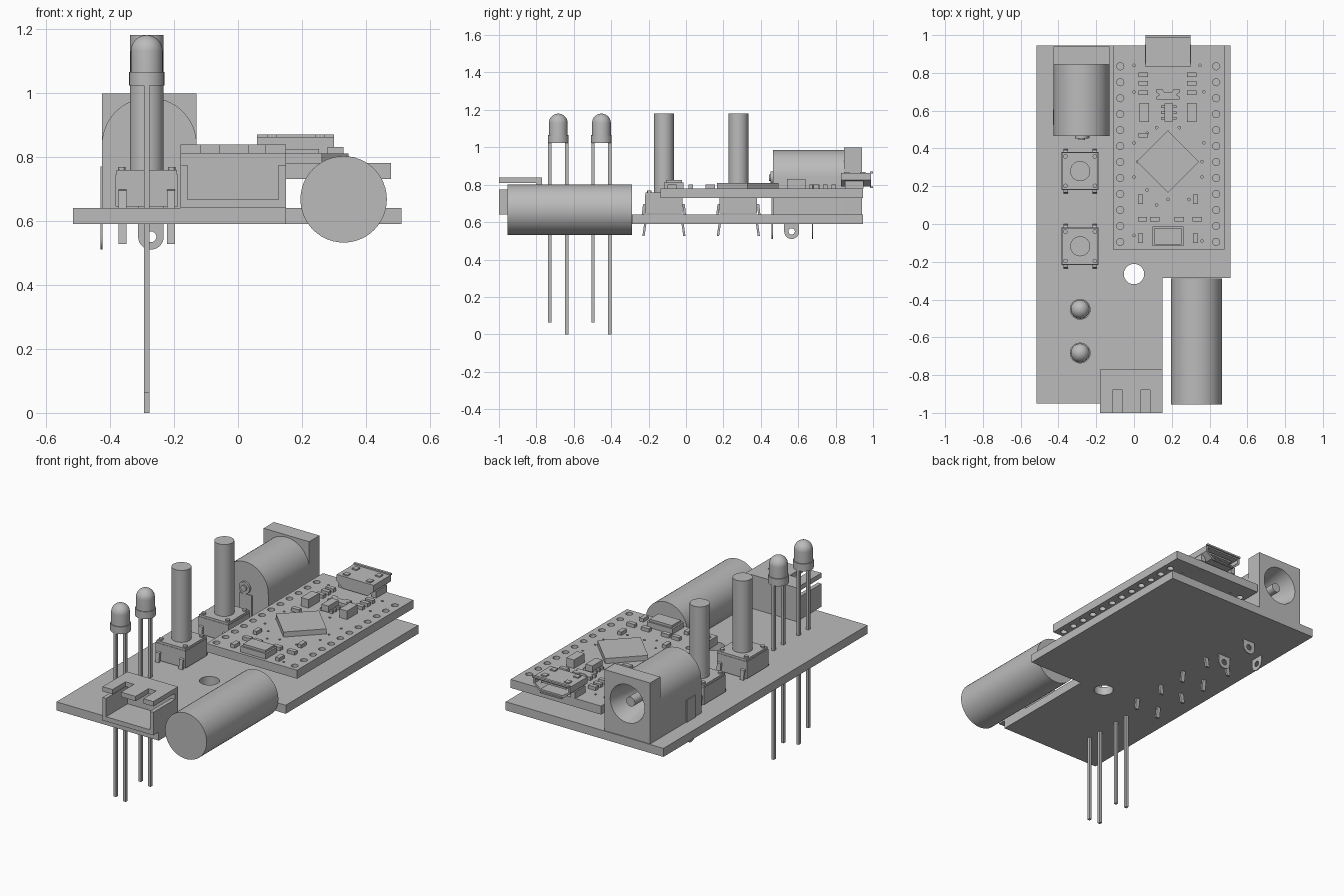
import bpy, bmesh, math
from mathutils import Matrix

if bpy.data.objects.get("Cube"):
    bpy.data.objects.remove(bpy.data.objects["Cube"])

grey = bpy.data.materials.new("plain grey")
grey.use_nodes = True
grey.diffuse_color = (0.5, 0.5, 0.5, 1)
grey.node_tree.nodes["Principled BSDF"].inputs["Base Color"].default_value = (0.5, 0.5, 0.5, 1)
AXES = {"x": Matrix.Rotation(math.pi / 2, 3, "Y"), "y": Matrix.Rotation(-math.pi / 2, 3, "X"), "z": Matrix.Identity(3)}


def finish(name, bm):
    bmesh.ops.recalc_face_normals(bm, faces=bm.faces)
    mesh = bpy.data.meshes.new(name)
    bm.to_mesh(mesh)
    bm.free()
    mesh.materials.append(grey)
    obj = bpy.data.objects.new(name, mesh)
    bpy.context.collection.objects.link(obj)
    return obj


def prism(name, outline, axis, a, b):
    """Extrude a flat outline along an axis from a to b."""
    place = {"x": lambda u, v: (a, u, v), "y": lambda u, v: (u, a, v), "z": lambda u, v: (u, v, a)}[axis]
    bm = bmesh.new()
    face = bm.faces.new([bm.verts.new(place(u, v)) for u, v in outline])
    out = bmesh.ops.extrude_face_region(bm, geom=[face])
    step = [b - a if k == axis else 0 for k in "xyz"]
    bmesh.ops.translate(bm, vec=step, verts=[g for g in out["geom"] if isinstance(g, bmesh.types.BMVert)])
    return finish(name, bm)


def box(name, x0, x1, y0, y1, z0, z1):
    return prism(name, [(x0, y0), (x1, y0), (x1, y1), (x0, y1)], "z", z0, z1)


def chip(name, x, y, w, d, z0, z1):
    return box(name, x - w / 2, x + w / 2, y - d / 2, y + d / 2, z0, z1)


def rods(name, centres, axis, length, r1, r2=None, sides=32):
    """One object of equal cylinders or cones."""
    bm = bmesh.new()
    for c in centres:
        bmesh.ops.create_cone(bm, cap_ends=True, segments=sides, radius1=r1, radius2=r1 if r2 is None else r2,
                              depth=length, matrix=Matrix.Translation(c) @ AXES[axis].to_4x4())
    return finish(name, bm)


def lathe(name, profile, x, y):
    bm = bmesh.new()
    verts = [bm.verts.new((r, 0, z)) for r, z in profile]
    edges = [bm.edges.new(p) for p in zip(verts, verts[1:])]
    bmesh.ops.spin(bm, geom=verts + edges, cent=(0, 0, 0), axis=(0, 0, 1), angle=math.tau, steps=32)
    bmesh.ops.remove_doubles(bm, verts=bm.verts, dist=0.0001)
    bmesh.ops.translate(bm, vec=(x, y, 0), verts=bm.verts)
    return finish(name, bm)


def cut(obj, cutter):
    mod = obj.modifiers.new("cut", "BOOLEAN")
    mod.operation, mod.solver, mod.object = "DIFFERENCE", "EXACT", cutter
    bpy.context.view_layer.objects.active = obj
    bpy.ops.object.modifier_apply(modifier=mod.name)
    bpy.data.objects.remove(cutter)


def arc(cx, cz, r, start, end, n):
    return [(cx + r * math.cos(start + (end - start) * i / n), cz + r * math.sin(start + (end - start) * i / n))
            for i in range(n + 1)]


# Main board with its corner notch and mounting hole
base = prism("main_board", [(-0.515, -0.95), (0.15, -0.95), (0.15, -0.285), (0.51, -0.285),
                            (0.51, 0.945), (-0.515, 0.945)], "z", 0.59, 0.64)
cut(base, rods("hole_cutter", [(0, -0.265, 0.6)], "z", 0.3, 0.054))

# Raised controller board with two rows of pin holes and small vias
TOP = 0.78
board = box("controller_board", -0.11, 0.478, -0.135, 0.945, 0.73, TOP)
cut(board, rods("pin_cutter", [(x, 0.835 - 0.0845 * i, 0.75) for i in range(12) for x in (-0.073, 0.435)],
                "z", 0.2, 0.019, sides=16))
vias = [(0, .84), (0, .7), (0, .43), (0, .25), (.02, .33), (.07, .18), (.07, .48), (.12, .51), (.18, .13), (.24, .51),
        (.29, .13), (.36, .33), (.36, .25), (.37, .43), (.37, .7), (.35, .84), (0, -.06), (.36, -.09), (.12, .1)]
cut(board, rods("via_cutter", [(x, y, 0.75) for x, y in vias], "z", 0.2, 0.007, sides=8))

# Chips on the controller board
prism("main_chip", [(0.18, 0.165), (0.345, 0.33), (0.18, 0.495), (0.015, 0.33)], "z", TOP, 0.81)
chip("reset_button_base", 0.18, -0.065, 0.165, 0.105, TOP, 0.812)
chip("reset_button_lid", 0.18, -0.065, 0.145, 0.085, 0.812, 0.825)
chip("regulator", 0.185, 0.59, 0.045, 0.095, 0.788, 0.825)
for side in (-1, 1):
    for y in (0.56, 0.59, 0.62):
        chip("regulator_leg", 0.185 + side * 0.03, y, 0.022, 0.013, TOP, 0.795)
prism("resonator", [(0.12, 0.66), (0.24, 0.66), (0.24, 0.675), (0.225, 0.685), (0.24, 0.695), (0.24, 0.715),
                    (0.21, 0.715), (0.2, 0.7), (0.16, 0.7), (0.15, 0.715), (0.12, 0.715), (0.12, 0.695),
                    (0.135, 0.685), (0.12, 0.675)], "z", TOP, 0.8)
for x in (0.055, 0.305):
    chip("capacitor", x, 0.59, 0.05, 0.1, TOP, 0.83)
for x in (0.05, 0.305):
    for y in (0.79, 0.745, 0.695):
        chip("resistor", x, y, 0.05, 0.025, TOP, 0.8)
chip("resistor", 0.05, 0.47, 0.05, 0.025, TOP, 0.8)
for x in (0.045, 0.11, 0.24, 0.335):
    chip("resistor", x, 0.025, 0.05, 0.025, TOP, 0.8)
for x in (0.035, 0.325):
    for y in (0.13, -0.075):
        chip("resistor", x, y, 0.025, 0.05, TOP, 0.8)

# Small data socket at the back edge
shell = prism("data_socket", [(0.1, 0.79), (0.26, 0.79), (0.3, 0.825), (0.3, 0.862), (0.06, 0.862), (0.06, 0.825)],
              "y", 0.83, 0.99)
cut(shell, prism("socket_cutter", [(0.107, 0.8), (0.253, 0.8), (0.288, 0.828), (0.288, 0.852), (0.072, 0.852),
                                   (0.072, 0.828)], "y", 0.87, 1.1))
box("socket_tongue", 0.1, 0.26, 0.86, 0.97, 0.83, 0.84)
box("socket_lip_top", 0.06, 0.3, 0.985, 1.0, 0.86, 0.87)
box("socket_lip_bottom", 0.11, 0.25, 0.985, 1.0, 0.782, 0.79)
for side in (-1, 1):
    chip("socket_foot", 0.18 + side * 0.108, 0.9, 0.03, 0.1, TOP, 0.82)
    for y in (0.86, 0.945):
        chip("socket_spring", 0.18 + side * 0.075, y, 0.03, 0.03, 0.86, 0.869)

# Barrel power jack with recess, pins and solder lugs
JX, JZ, JR = -0.277, 0.837, 0.148
jack = prism("jack_barrel", [(JX - JR, 0.64), (JX + JR, 0.64)] + arc(JX, JZ, JR, 0, math.pi, 32), "y", 0.465, 0.845)
flange = box("jack_flange", JX - JR, JX + JR, 0.845, 0.94, 0.64, 0.998)
for part in (jack, flange):
    cut(part, rods("recess_cutter", [(JX, 0.85, JZ)], "y", 0.3, 0.06, 0.125))
rods("jack_pin", [(JX, 0.8, JZ)], "y", 0.22, 0.028)
rods("jack_rivet", [(JX, 0.46, JZ)], "y", 0.015, 0.035)
rods("jack_rivet_tip", [(JX, 0.455, JZ)], "y", 0.02, 0.018)


def lug(axis, mid, at, top):
    outline = [(mid + 0.04, top), (mid - 0.04, top)] + arc(mid, 0.55, 0.04, math.pi, math.tau, 12)
    plate = prism("solder_lug", outline, axis, at, at + 0.006)
    centre = (at, mid, 0.55) if axis == "x" else (mid, at, 0.55)
    cut(plate, rods("lug_cutter", [centre], axis, 0.1, 0.017, sides=16))


lug("y", -0.272, 0.458, 0.8)
lug("y", -0.272, 0.674, 0.66)
lug("x", 0.565, -0.43, 0.77)

# Two tall push buttons with bent legs
BX = -0.285
for y in (0.28, -0.118):
    chip("button_body", BX, y, 0.195, 0.2, 0.645, 0.745)
    chip("button_cover", BX, y, 0.19, 0.195, 0.745, 0.758)
    rods("button_plunger", [(BX, y, 0.965)], "z", 0.43, 0.053)
    rods("button_studs", [(BX + sx * 0.078, y + sy * 0.078, 0.76) for sx in (-1, 1) for sy in (-1, 1)],
         "z", 0.016, 0.012, sides=12)
    for sx in (-1, 1):
        for sy in (-1, 1):
            path = [(0.09, 0.7), (0.112, 0.695), (0.12, 0.62), (0.106, 0.59), (0.115, 0.527)]
            ribbon = path + [(u - 0.012, v - (0.008 if v > 0.65 else 0)) for u, v in reversed(path)]
            x = BX + sx * 0.076
            prism("button_leg", [(y + sy * u, v) for u, v in ribbon], "x", x - 0.012, x + 0.012)

# Two indicator lamps on long legs
for y in (-0.452, -0.683):
    dome = [(r, z) for r, z in arc(0, 1.13, 0.05, 0, math.pi / 2, 10)]
    lathe("lamp", [(0, 1.022), (0.055, 1.022), (0.055, 1.065), (0.05, 1.065)] + dome, BX, y)
    for dy, bottom in ((-0.045, 0.063), (0.045, 0)):
        chip("lamp_leg", BX, y + dy, 0.016, 0.018, bottom, 1.03)

# Cylindrical can lying in the notch
rods("can", [(0.33, -0.622, 0.667)], "y", 0.665, 0.135, sides=48)

# Open-fronted wire connector with a slotted roof
box("connector_floor", -0.18, 0.15, -1, -0.77, 0.64, 0.667)
box("connector_back", -0.18, 0.15, -0.8, -0.77, 0.667, 0.812)
box("connector_left_wall", 0.127, 0.15, -1, -0.8, 0.667, 0.775)
box("connector_right_wall", -0.18, -0.157, -1, -0.8, 0.667, 0.775)
prism("connector_roof", [(-0.18, -1), (-0.115, -1), (-0.115, -0.88), (-0.06, -0.88), (-0.06, -1), (0.035, -1),
                         (0.035, -0.88), (0.085, -0.88), (0.085, -1), (0.15, -1), (0.15, -0.77), (-0.18, -0.77)],
      "z", 0.81, 0.838)

# Smooth the round parts, keeping edges sharp
for obj in bpy.context.view_layer.objects:
    obj.select_set(obj.type == "MESH")
bpy.context.view_layer.objects.active = base
bpy.ops.object.shade_smooth_by_angle(angle=math.radians(30))
